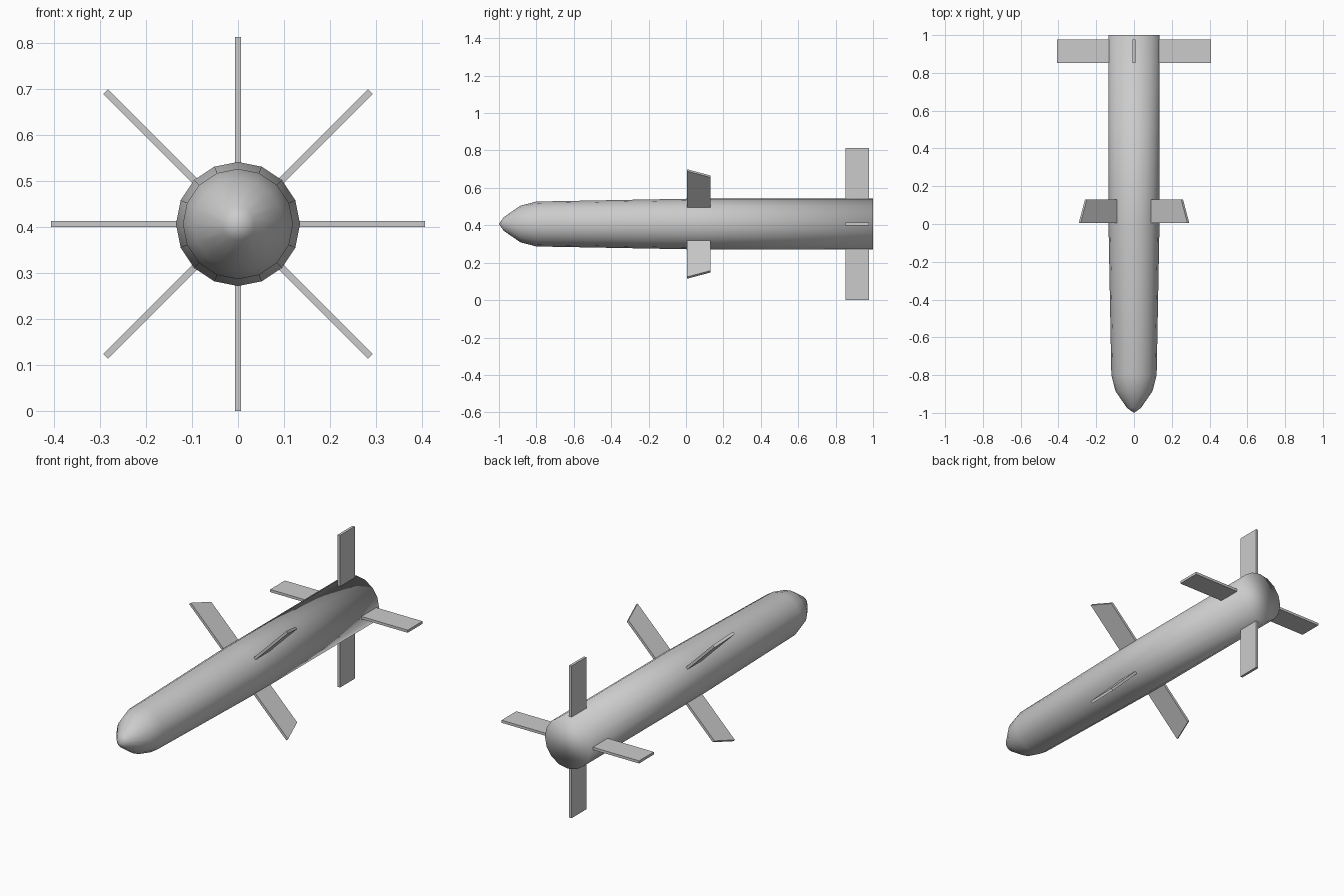
import bpy, bmesh, math
from mathutils import Matrix

if "Cube" in bpy.data.objects:
    bpy.data.objects.remove(bpy.data.objects["Cube"])

AXIS_Z = 0.407   # height of the centre line
THICK = 0.014    # fin thickness


def make_object(name, bm, smooth):
    bmesh.ops.recalc_face_normals(bm, faces=bm.faces)
    for f in bm.faces:
        f.smooth = smooth
    mesh = bpy.data.meshes.new(name)
    bm.to_mesh(mesh)
    bm.free()
    obj = bpy.data.objects.new(name, mesh)
    obj.location.z = AXIS_Z
    bpy.context.collection.objects.link(obj)
    return obj


def lathe(name, profile, sides=16):
    """Turn (y, radius) rings about the y axis, with a pointed nose and a closed tail."""
    bm = bmesh.new()
    nose = bm.verts.new((0, profile[0][0], 0))
    rings = []
    for y, r in profile[1:]:
        rings.append([bm.verts.new((r * math.sin(2 * math.pi * i / sides), y,
                                    r * math.cos(2 * math.pi * i / sides)))
                      for i in range(sides)])
    for i in range(sides):
        j = (i + 1) % sides
        bm.faces.new((nose, rings[0][i], rings[0][j]))
        for a, b in zip(rings, rings[1:]):
            bm.faces.new((a[i], b[i], b[j], a[j]))
    bm.faces.new(rings[-1])
    return make_object(name, bm, True)


def fin(name, outline, angle):
    """Extrude an outline of (radius, y) points and turn it about the body axis."""
    bm = bmesh.new()
    face = bm.faces.new([bm.verts.new((r, y, -THICK / 2)) for r, y in outline])
    ext = bmesh.ops.extrude_face_region(bm, geom=[face])
    top = [v for v in ext["geom"] if isinstance(v, bmesh.types.BMVert)]
    bmesh.ops.translate(bm, verts=top, vec=(0, 0, THICK))
    bmesh.ops.rotate(bm, verts=bm.verts, matrix=Matrix.Rotation(math.radians(angle), 3, 'Y'))
    return make_object(name, bm, False)


# Body: blunt nose, slightly tapered front half, straight rear half
lathe("body", [(-1.0, 0), (-0.975, 0.036), (-0.885, 0.098), (-0.8, 0.12),
               (0.0, 0.135), (1.0, 0.135)])

# Four straight tail fins and four swept middle fins
tail = [(0.115, 0.853), (0.407, 0.853), (0.407, 0.978), (0.115, 0.978)]
middle = [(0.115, 0.005), (0.407, 0.005), (0.36, 0.13), (0.115, 0.13)]
for k in range(4):
    fin(f"tail_fin_{k + 1}", tail, 90 * k)
    fin(f"middle_fin_{k + 1}", middle, 90 * k + 45)
